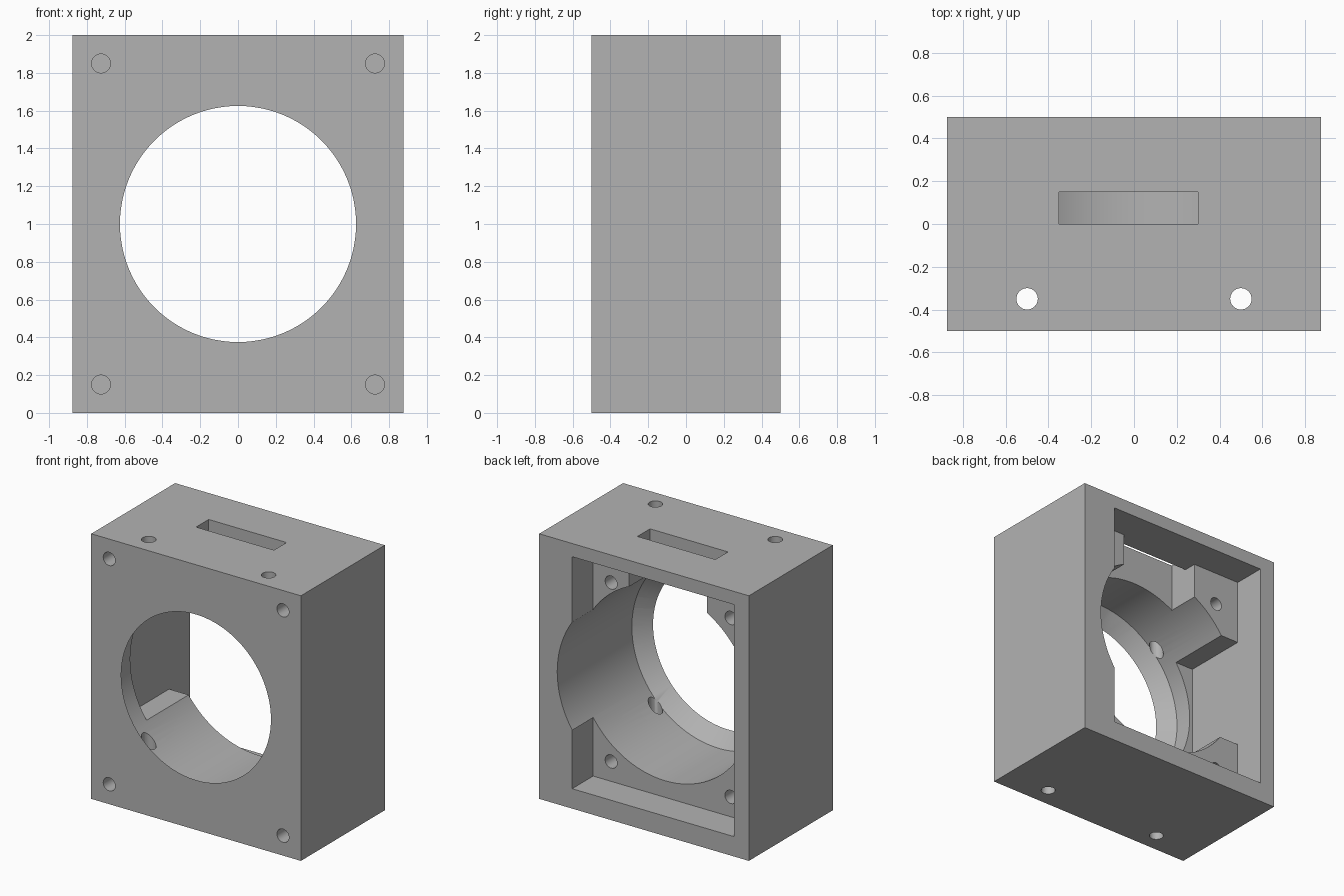
import bpy
from math import radians
from mathutils import Vector

cube = bpy.data.objects.get("Cube")
if cube:
    bpy.data.objects.remove(cube, do_unlink=True)

grey = bpy.data.materials.new("plain grey")
grey.use_nodes = True
grey.diffuse_color = (0.45, 0.45, 0.45, 1)
grey.node_tree.nodes["Principled BSDF"].inputs["Base Color"].default_value = (0.45, 0.45, 0.45, 1)


def box(name, x, y, z):
    """Box from (low, high) pairs along each axis."""
    spans = (x, y, z)
    bpy.ops.mesh.primitive_cube_add(size=1, location=[(a + b) / 2 for a, b in spans])
    ob = bpy.context.object
    ob.name = name
    ob.scale = [b - a for a, b in spans]
    bpy.ops.object.transform_apply(location=True, rotation=True, scale=True)
    return ob


def cone(name, start, end, r1, r2=None, sides=32):
    """Cylinder or cone running from start to end."""
    start, end = Vector(start), Vector(end)
    axis = end - start
    bpy.ops.mesh.primitive_cone_add(
        vertices=sides, radius1=r1, radius2=r1 if r2 is None else r2,
        depth=axis.length, location=(start + end) / 2,
        rotation=axis.to_track_quat('Z', 'Y').to_euler())
    ob = bpy.context.object
    ob.name = name
    bpy.ops.object.transform_apply(location=True, rotation=True, scale=True)
    return ob


def cut(target, cutter):
    cutter.hide_render = True
    mod = target.modifiers.new("cut", 'BOOLEAN')
    mod.operation = 'DIFFERENCE'
    mod.solver = 'EXACT'
    mod.object = cutter
    bpy.context.view_layer.objects.active = target
    bpy.ops.object.modifier_apply(modifier=mod.name)
    bpy.data.objects.remove(cutter, do_unlink=True)


# Solid block
housing = box("housing", (-0.875, 0.875), (-0.5, 0.5), (0, 2))

# Rear pocket, with deeper side and top bays between the corner pads
cut(housing, box("rear_pocket", (-0.75, 0.6), (0.25, 0.6), (0.15, 1.9)))
cut(housing, box("side_bay", (-0.75, -0.3), (-0.25, 0.4), (0.575, 1.41)))
cut(housing, box("top_bay", (-0.35, 0.3), (0, 0.4), (1.4, 1.9)))
cut(housing, box("top_slot", (-0.35, 0.3), (0, 0.15), (1.5, 2.1)))

# Main bore, narrowing through a chamfer at the front lip
cut(housing, cone("bore", (0, -0.4, 1), (0, 0.6, 1), 0.725, sides=96))
cut(housing, cone("bore_lip", (0, -0.51, 1), (0, -0.39, 1), 0.615, 0.735, sides=96))

# Blind screw holes in the front corners
for x in (-0.725, 0.725):
    for z in (0.15, 1.85):
        cut(housing, cone("front_hole", (x, -0.6, z), (x, -0.1, z), 0.05))

# Blind screw holes in the rear corner pads
for x in (-0.55, 0.45):
    for z in (0.3, 1.65):
        cut(housing, cone("pad_hole", (x, 0.0, z), (x, 0.35, z), 0.05))

# Vertical through holes near the front
for x in (-0.5, 0.5):
    cut(housing, cone("vertical_hole", (x, -0.35, -0.1), (x, -0.35, 2.1), 0.05))

# Finish
housing.data.materials.clear()
housing.data.materials.append(grey)
for face in housing.data.polygons:
    face.material_index = 0
bpy.ops.object.select_all(action='DESELECT')
housing.select_set(True)
bpy.context.view_layer.objects.active = housing
bpy.ops.object.shade_smooth_by_angle(angle=radians(30))
